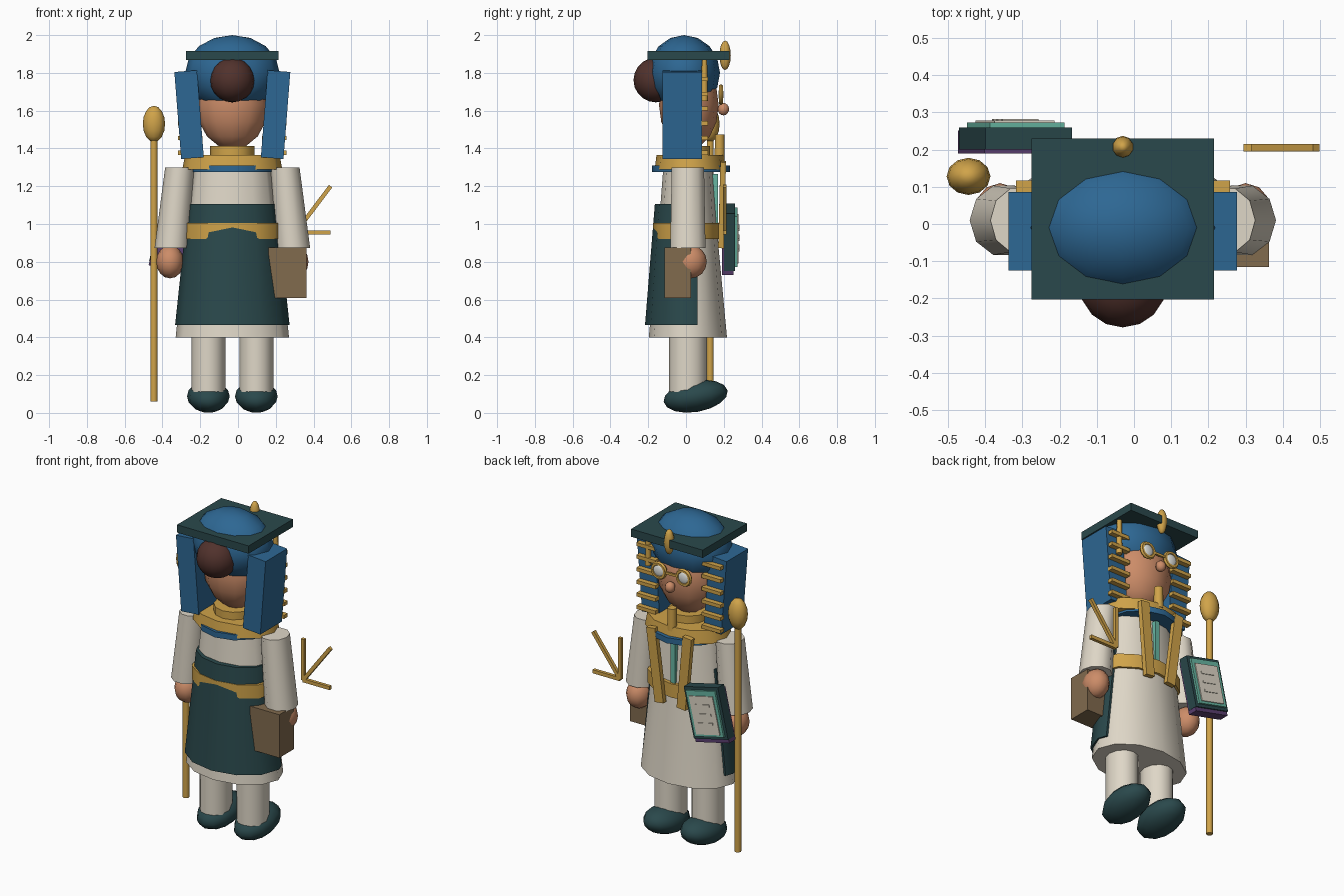
import bpy, bmesh, math
from mathutils import Matrix, Vector

if "Cube" in bpy.data.objects:
    bpy.data.objects.remove(bpy.data.objects["Cube"])

CX = -0.03  # figure's own centre line


def material(name, r, g, b):
    m = bpy.data.materials.new(name)
    m.diffuse_color = tuple((c / 255) ** 2.2 for c in (r, g, b)) + (1,)
    m.use_nodes = True
    m.node_tree.nodes["Principled BSDF"].inputs["Base Color"].default_value = m.diffuse_color
    return m


blue = material("cloth blue", 49, 103, 146)
green = material("dark green", 46, 74, 77)
gold = material("gold", 207, 162, 75)
cream = material("cream linen", 222, 214, 198)
skin = material("skin", 203, 139, 104)
hair = material("dark brown hair", 82, 53, 48)
teal = material("teal", 104, 182, 162)
purple = material("purple", 92, 66, 112)
tan = material("brown leather", 128, 106, 79)
glass = material("pale glass", 226, 228, 224)


def finish(name, bm, mat, smooth=True):
    bmesh.ops.recalc_face_normals(bm, faces=bm.faces)
    me = bpy.data.meshes.new(name)
    bm.to_mesh(me)
    bm.free()
    me.materials.append(mat)
    ob = bpy.data.objects.new(name, me)
    bpy.context.collection.objects.link(ob)
    if smooth:
        bpy.ops.object.select_all(action='DESELECT')
        ob.select_set(True)
        bpy.context.view_layer.objects.active = ob
        bpy.ops.object.shade_smooth_by_angle(angle=math.radians(50))
    return ob


def box(name, mat, centre, size, rot=Matrix()):
    bm = bmesh.new()
    bmesh.ops.create_cube(bm, size=1)
    bm.transform(Matrix.Translation(centre) @ rot @ Matrix.Diagonal((*size, 1)))
    return finish(name, bm, mat, False)


def ball(name, mat, centre, radii, seg=12, rings=8, tilt=0):
    bm = bmesh.new()
    bmesh.ops.create_uvsphere(bm, u_segments=seg, v_segments=rings, radius=1)
    bm.transform(Matrix.Translation(centre) @ Matrix.Rotation(tilt, 4, 'X')
                 @ Matrix.Diagonal((*radii, 1)))
    return finish(name, bm, mat)


def loft(name, mat, rows, n=12, cut_y=None):
    """Stack elliptical rings given as (x, y, z, rx, ry) and cap the ends."""
    bm = bmesh.new()
    rings = []
    for x, y, z, rx, ry in rows:
        rings.append([bm.verts.new((x + rx * math.cos(math.tau * i / n),
                                    y + ry * math.sin(math.tau * i / n), z)) for i in range(n)])
    for a, b in zip(rings, rings[1:]):
        for i in range(n):
            j = (i + 1) % n
            bm.faces.new((a[i], a[j], b[j], b[i]))
    bm.faces.new(rings[0][::-1])
    bm.faces.new(rings[-1])
    if cut_y is not None:
        geom = bm.verts[:] + bm.edges[:] + bm.faces[:]
        bmesh.ops.bisect_plane(bm, geom=geom, plane_co=(0, cut_y, 0),
                               plane_no=(0, 1, 0), clear_outer=True)
        bmesh.ops.holes_fill(bm, edges=[e for e in bm.edges if e.is_boundary])
    return finish(name, bm, mat)


def bar(name, mat, a, b, width, depth):
    """Box running from a to b in an upright plane, depth along y."""
    a, b = Vector(a), Vector(b)
    d = (b - a).normalized()
    side = Vector((0, 1, 0)).cross(d).normalized()
    rot = Matrix((side, d.cross(side), d)).transposed().to_4x4()
    return box(name, mat, (a + b) / 2, (width, depth, (b - a).length), rot)


def ring(name, mat, centre, major, minor, n=16, m=6):
    """Ring standing upright, facing y."""
    bm = bmesh.new()
    vs = []
    for i in range(n):
        t = math.tau * i / n
        for j in range(m):
            p = math.tau * j / m
            r = major + minor * math.cos(p)
            vs.append(bm.verts.new((centre[0] + r * math.cos(t), centre[1] + minor * math.sin(p),
                                    centre[2] + r * math.sin(t))))
    for i in range(n):
        for j in range(m):
            k, q = (i + 1) % n, (j + 1) % m
            bm.faces.new((vs[i * m + j], vs[k * m + j], vs[k * m + q], vs[i * m + q]))
    return finish(name, bm, mat)


# Robe, cape over the back, belt
loft("robe", cream, [(CX, 0.01, 0.40, 0.30, 0.207), (CX, 0.01, 0.88, 0.25, 0.162),
                     (CX, 0.01, 1.30, 0.205, 0.13)])
loft("cape", green, [(CX, 0.011, 0.465, 0.303, 0.228), (CX, 0.011, 1.105, 0.235, 0.176)], cut_y=0.062)
loft("belt", gold, [(CX, 0.005, 0.92, 0.262, 0.18), (CX, 0.005, 1.005, 0.262, 0.18)])

# Collars and neck
loft("under_collar", blue, [(CX, 0.026, 1.275, 0.22, 0.207), (CX, 0.026, 1.31, 0.22, 0.207)])
loft("wide_collar", gold, [(CX, 0.022, 1.288, 0.265, 0.188), (CX, 0.022, 1.365, 0.25, 0.178)])
loft("neck_ring", gold, [(CX, 0.01, 1.36, 0.118, 0.118), (CX, 0.01, 1.412, 0.118, 0.118)])

# Head, cap, bun, flat square board
ball("head", skin, (CX, 0.015, 1.63), (0.19, 0.158, 0.235))
ball("cap", blue, (CX, -0.01, 1.80), (0.25, 0.19, 0.20))
ball("hair_bun", hair, (CX, -0.16, 1.762), (0.118, 0.118, 0.118), 16, 10)
box("hat_board", green, (CX, 0.013, 1.891), (0.49, 0.433, 0.048))
ball("hat_ornament", gold, (CX, 0.207, 1.893), (0.03, 0.03, 0.078), 10, 8)
loft("tassel", gold, [(0.19, 0.098, 1.65, 0.018, 0.018), (0.19, 0.098, 1.87, 0.014, 0.014)], 8)

# Face
ball("nose", skin, (CX, 0.198, 1.608), (0.03, 0.03, 0.033), 10, 8)
loft("chin_beard", gold, [(CX, 0.178, 1.34, 0.028, 0.028), (CX, 0.178, 1.475, 0.026, 0.026)], 10)
box("glasses_bridge", gold, (CX, 0.188, 1.685), (0.09, 0.012, 0.014))

for s, side in ((-1, "left"), (1, "right")):
    x = CX + s * 0.085
    ring(side + "_glasses_rim", gold, (x, 0.185, 1.685), 0.042, 0.013)
    ball(side + "_lens", glass, (x, 0.185, 1.685), (0.04, 0.014, 0.04), 12, 8)

    # Headdress flaps with gold stripes
    box(side + "_headdress_flap", blue, (CX + s * 0.229, -0.02, 1.579), (0.12, 0.211, 0.462),
        Matrix.Rotation(s * math.radians(4.5), 4, 'Y'))
    for i in range(6):
        box(f"{side}_flap_stripe_{i + 1}", gold, (CX + s * 0.223, 0.099, 1.377 + i * 0.078),
            (0.13, 0.036, 0.022))

    # Sleeves, hands, legs, shoes, chest straps
    loft(side + "_sleeve", cream, [(CX + s * 0.320, 0.01, 0.872, 0.092, 0.098),
                                   (CX + s * 0.278, 0.01, 1.298, 0.078, 0.09)], 10)
    ball(side + "_hand", skin, (CX + s * 0.33, 0.025, 0.80), (0.073, 0.085, 0.088))
    loft(side + "_leg", cream, [(CX + s * 0.127, 0.01, 0.06, 0.09, 0.10),
                                (CX + s * 0.127, 0.01, 0.45, 0.09, 0.10)])
    ball(side + "_shoe", green, (CX + s * 0.127, 0.051, 0.088), (0.113, 0.172, 0.083),
         tilt=math.radians(10))
    bar(side + "_chest_strap", gold, (CX + s * 0.075, 0.185, 0.875),
        (CX + s * 0.125, 0.197, 1.33), 0.06, 0.03)

box("tie", teal, (CX, 0.148, 1.11), (0.03, 0.045, 0.31))

# Satchel held on the right
box("satchel", tan, (0.262, -0.044, 0.743), (0.202, 0.142, 0.267))

# Staff
loft("staff", gold, [(-0.445, 0.128, 0.06, 0.019, 0.019), (-0.445, 0.128, 1.50, 0.019, 0.019)], 10)
ball("staff_knob", gold, (-0.445, 0.128, 1.53), (0.059, 0.05, 0.096))

# Tilted tablet made of layered plates
TILT = Matrix.Rotation(math.radians(13), 4, 'Y')


def plate(name, mat, u, v, y0, y1, w, h):
    off = TILT @ Vector((u, 0, v))
    box(name, mat, (-0.32 + off.x, (y0 + y1) / 2, 0.922 + off.z), (w, y1 - y0, h), TILT)


plate("tablet_backing", purple, 0, -0.012, 0.190, 0.252, 0.236, 0.318)
plate("tablet_body", green, 0, 0.008, 0.200, 0.260, 0.24, 0.312)
plate("tablet_border", teal, 0, 0.008, 0.258, 0.273, 0.205, 0.275)
plate("tablet_page", cream, 0, 0.0, 0.271, 0.279, 0.165, 0.23)
for i in range(3):
    plate(f"page_line_{i + 1}", cream, 0, 0.06 - i * 0.055, 0.278, 0.283, 0.10, 0.014)

# Three gold rays beside the right arm
HUB = (0.305, 0.205, 0.955)
for i, tip in enumerate(((0.305, 0.205, 1.21), (0.49, 0.205, 1.20), (0.49, 0.205, 0.955))):
    bar(f"ray_{i + 1}", gold, HUB, tip, 0.022, 0.02)
